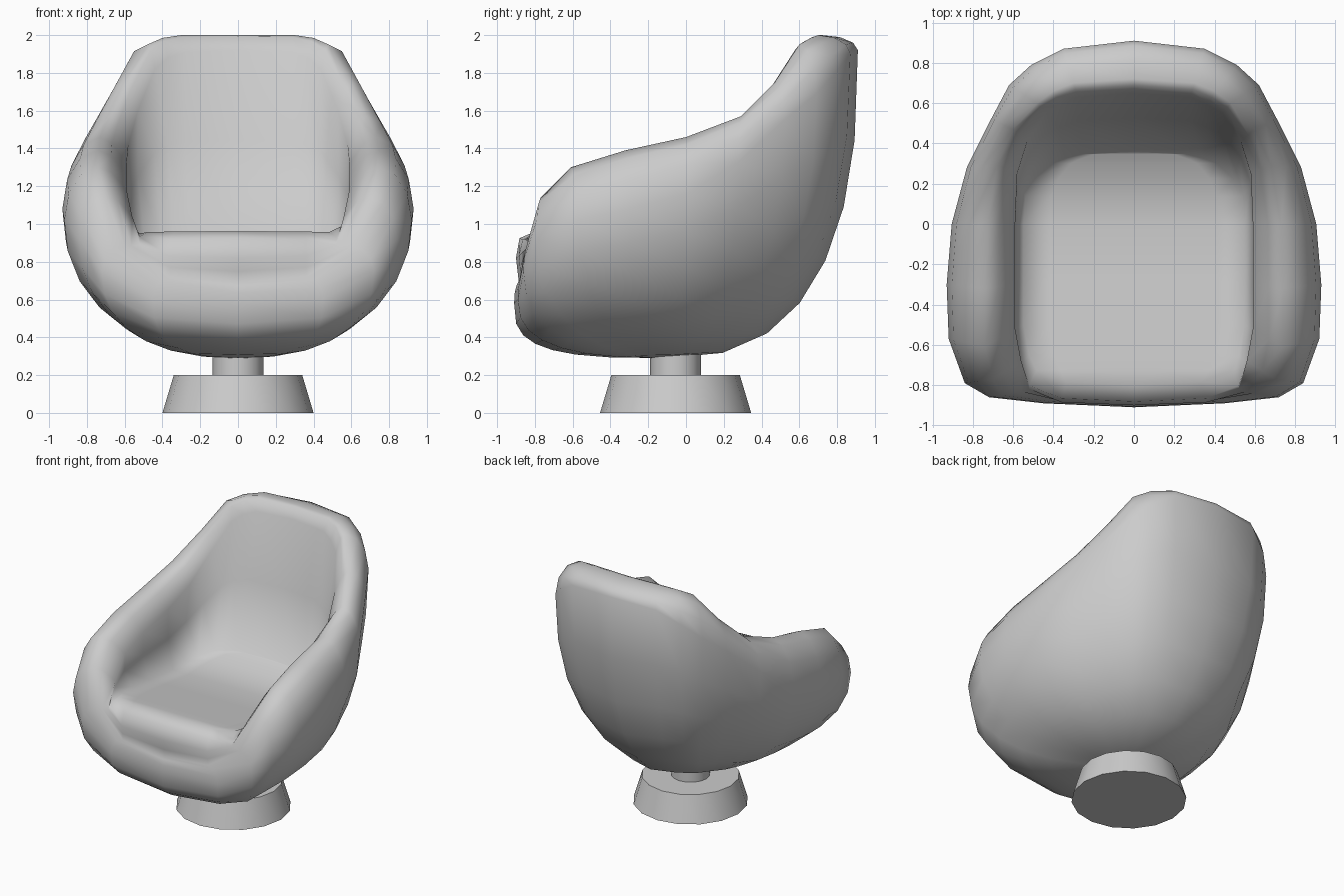
import bpy, bmesh, math
from mathutils import Vector

if "Cube" in bpy.data.objects:
    bpy.data.objects.remove(bpy.data.objects["Cube"])


def finish(name, bm, angle):
    """Turn a bmesh into a named, shaded object."""
    bmesh.ops.recalc_face_normals(bm, faces=bm.faces)
    mesh = bpy.data.meshes.new(name)
    bm.to_mesh(mesh)
    bm.free()
    ob = bpy.data.objects.new(name, mesh)
    bpy.context.collection.objects.link(ob)
    bpy.ops.object.select_all(action='DESELECT')
    ob.select_set(True)
    bpy.context.view_layer.objects.active = ob
    bpy.ops.object.shade_smooth_by_angle(angle=math.radians(angle))
    return ob


# Half outlines of the shell, from front centre round the arm to back centre
crest = [(0, -.885, .69), (.36, -.875, .72), (.60, -.84, .88), (.70, -.77, 1.14),
         (.74, -.61, 1.30), (.74, -.32, 1.39), (.73, 0, 1.46), (.68, .29, 1.57),
         (.60, .47, 1.75), (.48, .60, 1.95), (.40, .66, 1.985), (.30, .70, 2.0), (0, .72, 2.0)]
belly = [(0, -.91, .58), (.45, -.89, .60), (.72, -.86, .75), (.84, -.79, .92),
         (.92, -.57, 1.02), (.93, -.30, 1.08), (.905, 0, 1.16), (.83, .28, 1.33),
         (.71, .52, 1.55), (.62, .69, 1.69), (.51, .79, 1.80), (.35, .87, 1.90), (0, .91, 1.92)]
inner = [(0, -.90, .82), (.36, -.885, .83), (.52, -.82, .89), (.56, -.68, 1.04),
         (.59, -.52, 1.18), (.59, -.30, 1.26), (.59, 0, 1.32), (.58, .25, 1.42),
         (.53, .41, 1.60), (.44, .55, 1.82), (.37, .59, 1.88), (.28, .63, 1.91), (0, .65, 1.92)]
BOTTOM = Vector((0, -.10, .29))


def seat_z(y):
    """Seat slopes down from the front edge, then curves up to the back."""
    return .87 + .09 * min(1, max(0, (.0 - y) / .75)) + .75 * max(0, y) ** 2


def section(c, b, i):
    """Profile from the seat edge, over the rim and down under the belly."""
    c, b, i = Vector(c), Vector(b), Vector(i)
    front = i.y < -.75
    y = i.y * .55 if i.y > 0 else max(i.y * .96, -.80 + .12 * (i.x / .59) ** 4)
    foot = Vector((i.x * .93, y, seat_z(y)))
    mid = foot.lerp(i, .5) + Vector((i.x, i.y, 0)) * .035
    over = i.lerp(c, .55)
    if front:
        mid.z += .035 * (1 - (i.x / .59) ** 2)
    else:
        over.z += .03
    pts = [foot, mid, i, over, c]
    for deg in (30, 60):
        s, k = math.sin(math.radians(deg)), math.cos(math.radians(deg))
        pts.append(Vector((c.x + (b.x - c.x) * s, c.y + (b.y - c.y) * s,
                           b.z + (c.z - b.z) * k)))
    p = 2.1 + (1 - b.x / .93) * (.45 if b.y > 0 else 1.1)
    for deg in (0, 12, 25, 38, 51, 64, 78):
        h = math.cos(math.radians(deg)) ** (2 / p)
        v = math.sin(math.radians(deg)) ** (2 / p)
        q = BOTTOM + (b - BOTTOM) * h
        q.z = b.z + (BOTTOM.z - b.z) * v
        pts.append(q)
    return pts


# Shell with its moulded seat: sections swept round the whole rim
half = [section(*t) for t in zip(crest, belly, inner)]
mirrored = [[Vector((-q.x, q.y, q.z)) for q in s] for s in half[-2:0:-1]]
bm = bmesh.new()
rows = [[bm.verts.new(q) for q in s] for s in half + mirrored]
n = len(rows)
for i in range(n):
    a, b = rows[i], rows[(i + 1) % n]
    for j in range(len(a) - 1):
        bm.faces.new((a[j], a[j + 1], b[j + 1], b[j]))
tip = bm.verts.new(BOTTOM)
for i in range(n):
    bm.faces.new((rows[i][-1], rows[(i + 1) % n][-1], tip))

# Seat surface: strips from side to side between the seat edges
last = len(half) - 1
strips = []
for k in range(2, last):
    l, r = rows[n - k][0], rows[k][0]
    strip = [l]
    for t in (.12, .35, .65, .88):
        q = l.co.lerp(r.co, t)
        strip.append(bm.verts.new(q))
    strips.append(strip + [r])
for a, b in zip(strips, strips[1:]):
    for j in range(5):
        bm.faces.new((a[j], a[j + 1], b[j + 1], b[j]))
# front edge of the seat, then the back edge
f, s = [rows[-1][0], rows[0][0], rows[1][0]], strips[0]
for face in ((s[0], s[1], f[0]), (s[1], s[2], f[0]), (s[2], f[1], f[0]), (s[2], s[3], f[1]),
             (s[3], f[2], f[1]), (s[3], s[4], f[2]), (s[4], s[5], f[2])):
    bm.faces.new(face)
for j in range(5):
    bm.faces.new((strips[-1][j], strips[-1][j + 1], rows[last][0]))
finish("shell_and_seat", bm, 100)

# Pedestal: tapered foot and short stem
for name, r1, r2, z0, z1 in (("base", .40, .34, 0, .20), ("stem", .135, .135, .19, .36)):
    bm = bmesh.new()
    bmesh.ops.create_cone(bm, cap_ends=True, segments=16, radius1=r1, radius2=r2, depth=z1 - z0)
    bmesh.ops.translate(bm, verts=bm.verts, vec=(0, -.055, (z0 + z1) / 2))
    finish(name, bm, 40)
